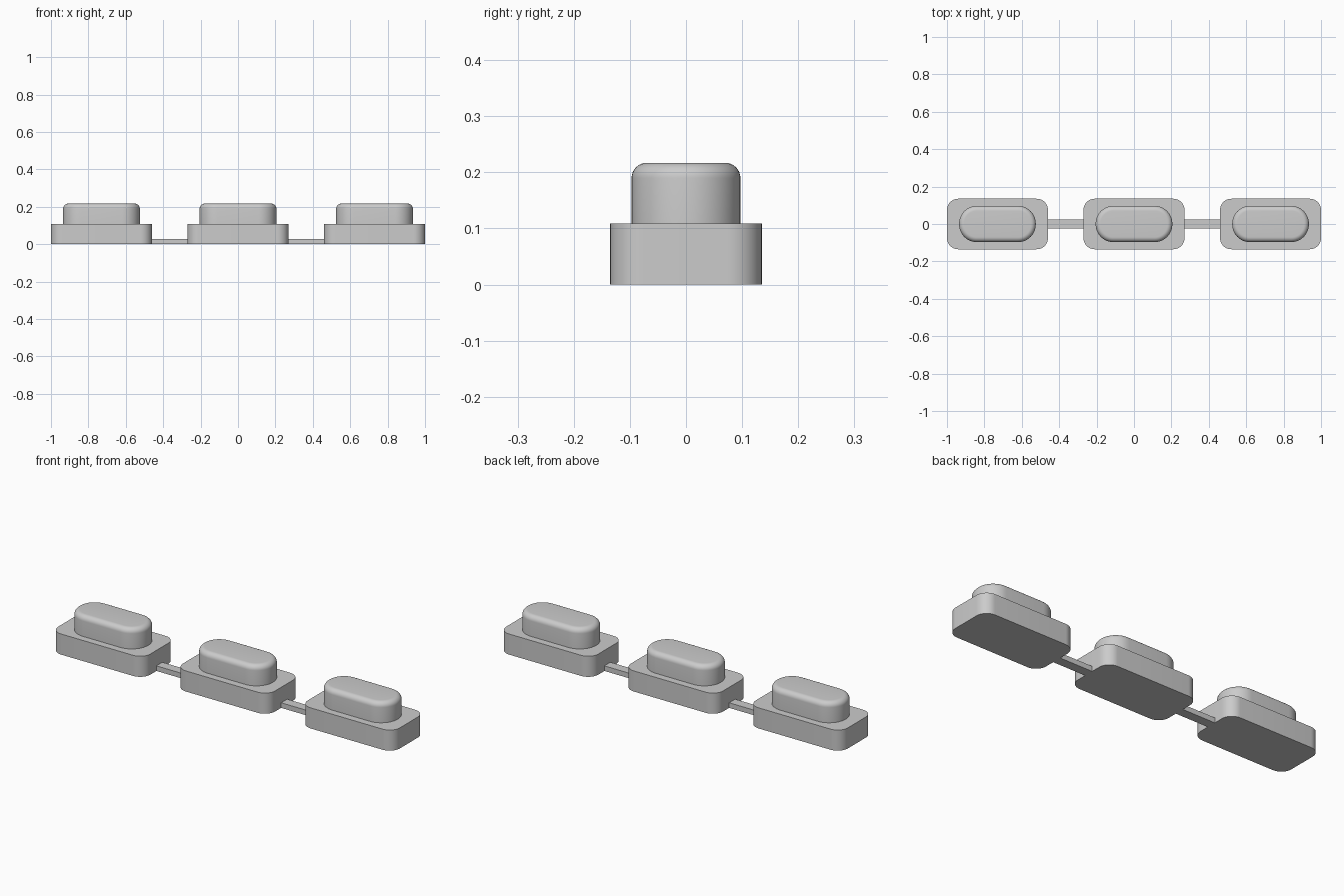
import bpy
import bmesh
import math

cube = bpy.data.objects.get("Cube")
if cube:
    bpy.data.objects.remove(cube, do_unlink=True)

# Single grey material
GREY = (0.6, 0.6, 0.6, 1.0)
grey = bpy.data.materials.new("light_grey")
grey.use_nodes = True
grey.diffuse_color = GREY
bsdf = next(n for n in grey.node_tree.nodes if n.type == 'BSDF_PRINCIPLED')
bsdf.inputs["Base Color"].default_value = GREY
bsdf.inputs["Roughness"].default_value = 0.6


def outline(hx, hy, r, steps=12):
    """Rounded rectangle outline, counter-clockwise."""
    points = []
    for i, (sx, sy) in enumerate([(1, 1), (-1, 1), (-1, -1), (1, -1)]):
        for k in range(steps + 1):
            a = math.pi / 2 * (i + k / steps)
            points.append((sx * (hx - r) + r * math.cos(a),
                           sy * (hy - r) + r * math.sin(a)))
    return points


def rounded_block(name, x, hx, hy, r, z0, z1, fillet=0.0, steps=8):
    """Stack rounded outlines from z0 to z1, rounding the top edge by fillet."""
    layers = [(0.0, z0)]
    if fillet:
        for k in range(steps + 1):
            a = math.pi / 2 * k / steps
            layers.append((fillet * (1 - math.cos(a)),
                           z1 - fillet + fillet * math.sin(a)))
    else:
        layers.append((0.0, z1))
    bm = bmesh.new()
    rings = [[bm.verts.new((px, py, z))
              for px, py in outline(hx - d, hy - d, r - d)]
             for d, z in layers]
    n = len(rings[0])
    for low, high in zip(rings, rings[1:]):
        for i in range(n):
            j = (i + 1) % n
            bm.faces.new((low[i], low[j], high[j], high[i]))
    bm.faces.new(rings[0][::-1])
    bm.faces.new(rings[-1])
    return finish(name, bm, (x, 0, 0))


def finish(name, bm, location):
    mesh = bpy.data.meshes.new(name)
    bm.to_mesh(mesh)
    bm.free()
    mesh.materials.append(grey)
    ob = bpy.data.objects.new(name, mesh)
    ob.location = location
    bpy.context.collection.objects.link(ob)
    bpy.ops.object.select_all(action='DESELECT')
    ob.select_set(True)
    bpy.context.view_layer.objects.active = ob
    bpy.ops.object.shade_smooth_by_angle(angle=math.radians(35))
    return ob


# Three buttons, each a rounded base with a pill-shaped cap
SPACING = 0.73
for side, label in ((-1, "right"), (0, "middle"), (1, "left")):
    x = side * SPACING
    rounded_block(label + "_base", x, 0.27, 0.135, 0.06, 0.0, 0.109)
    rounded_block(label + "_cap", x, 0.205, 0.097, 0.095, 0.109, 0.217, 0.027)

# Thin strips joining the bases
for side, label in ((-1, "right"), (1, "left")):
    bm = bmesh.new()
    bmesh.ops.create_cube(bm, size=1.0)
    bmesh.ops.scale(bm, vec=(0.194, 0.05, 0.027), verts=bm.verts)
    finish(label + "_connector", bm, (side * SPACING / 2, 0, 0.0135))
